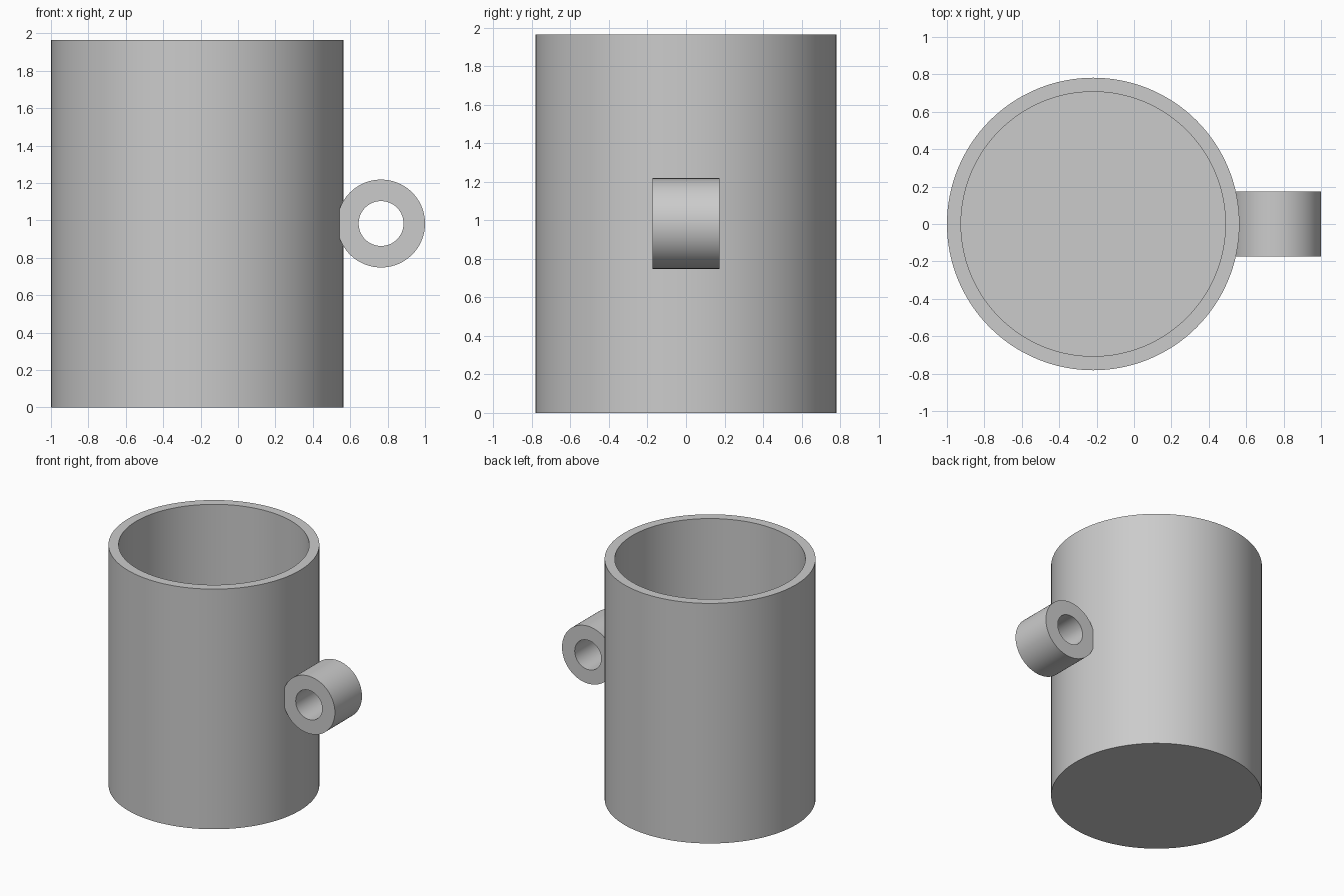
import bpy
import bmesh
import math
from mathutils import Matrix

cube = bpy.data.objects.get("Cube")
if cube:
    bpy.data.objects.remove(cube, do_unlink=True)

# Single plain grey for the whole model
grey = bpy.data.materials.new("light grey")
grey.use_nodes = True
color = (0.60, 0.60, 0.60, 1.0)
grey.diffuse_color = color
grey.node_tree.nodes["Principled BSDF"].inputs["Base Color"].default_value = color


def lathe(name, profile, segments, matrix, closed=False):
    """Revolve an (r, z) profile about z, then place it with matrix."""
    bm = bmesh.new()
    verts = [bm.verts.new((r, 0, z)) for r, z in profile]
    edges = [bm.edges.new(pair) for pair in zip(verts, verts[1:])]
    if closed:
        edges.append(bm.edges.new((verts[-1], verts[0])))
    bmesh.ops.spin(bm, geom=verts + edges, cent=(0, 0, 0), axis=(0, 0, 1),
                   angle=math.tau, steps=segments, use_merge=False)
    bmesh.ops.remove_doubles(bm, verts=bm.verts, dist=1e-4)
    bmesh.ops.recalc_face_normals(bm, faces=bm.faces)
    mesh = bpy.data.meshes.new(name)
    bm.to_mesh(mesh)
    bm.free()
    mesh.transform(matrix)
    mesh.materials.append(grey)
    obj = bpy.data.objects.new(name, mesh)
    bpy.context.collection.objects.link(obj)
    bpy.ops.object.select_all(action='DESELECT')
    obj.select_set(True)
    bpy.context.view_layer.objects.active = obj
    bpy.ops.object.shade_smooth_by_angle(angle=math.radians(30))
    return obj


# Hollow cup: outer wall, rim, inner wall and floor
OUTER, INNER, HEIGHT, FLOOR = 0.782, 0.707, 1.965, 0.08
lathe("cup_body",
      [(0, 0), (OUTER, 0), (OUTER, HEIGHT), (INNER, HEIGHT), (INNER, FLOOR), (0, FLOOR)],
      128, Matrix.Translation((-0.218, 0, 0)))

# Short tube handle lying along y, sunk slightly into the cup wall
R, HOLE, HALF = 0.235, 0.12, 0.175
lathe("ring_handle",
      [(HOLE, -HALF), (R, -HALF), (R, HALF), (HOLE, HALF)],
      96, Matrix.Translation((0.765, 0, 0.983)) @ Matrix.Rotation(math.pi / 2, 4, 'X'),
      closed=True)
